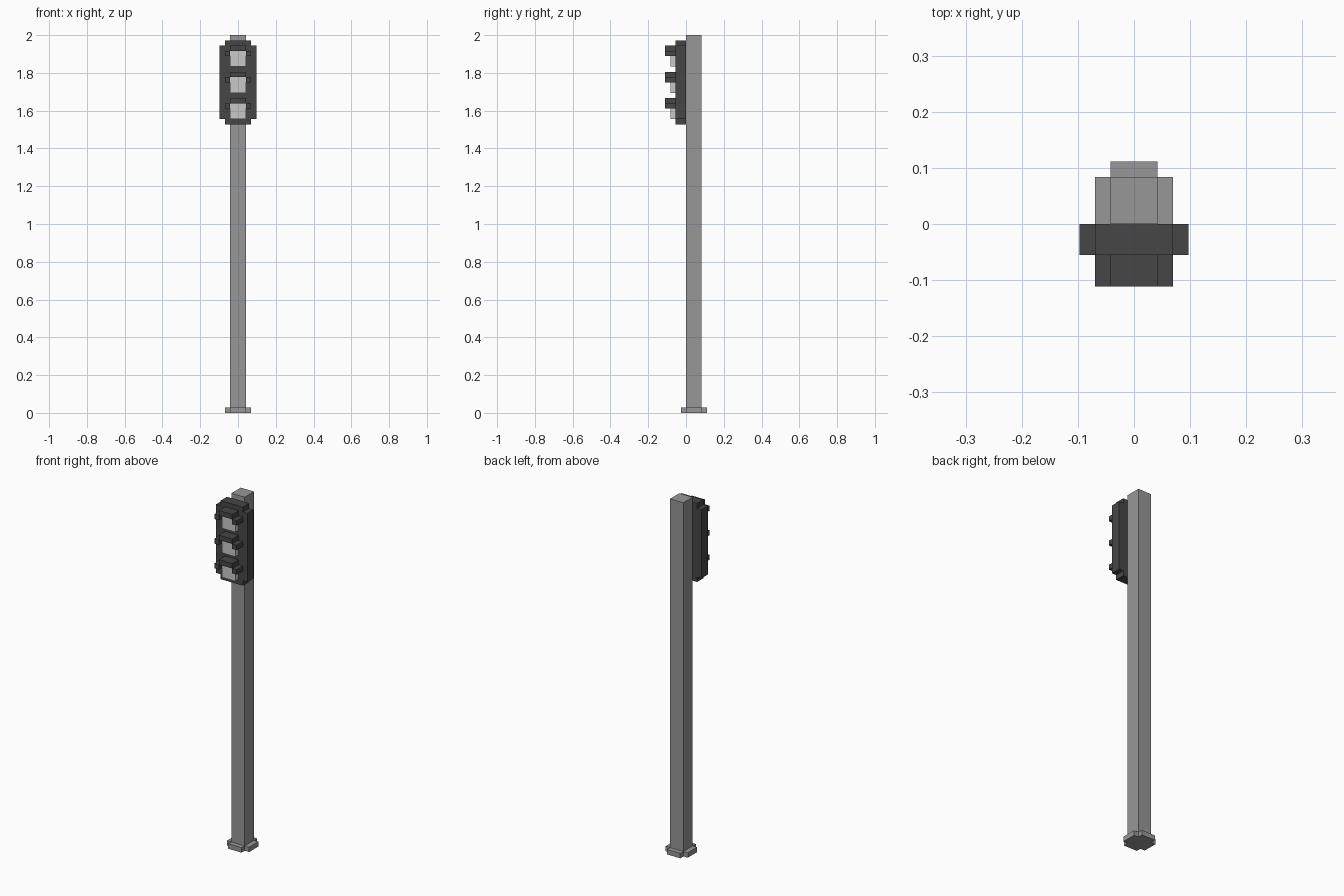
import bpy, bmesh
from mathutils import Vector

if "Cube" in bpy.data.objects:
    bpy.data.objects.remove(bpy.data.objects["Cube"])

U = 2 / 72  # the whole model sits on a grid of 72 steps in height


def material(name, value):
    m = bpy.data.materials.new(name)
    m.diffuse_color = (value, value, value, 1)
    m.use_nodes = True
    m.node_tree.nodes["Principled BSDF"].inputs["Base Color"].default_value = m.diffuse_color
    return m


POLE = material("pole_grey", 0.31)
DARK = material("housing_dark_grey", 0.062)
LAMP = material("lamp_light_grey", 0.58)


def extrude(name, outline, place, depth, mat):
    """Extrude a 2D outline (grid steps) along a depth vector."""
    bm = bmesh.new()
    face = bm.faces.new([bm.verts.new(Vector(place(a, b)) * U) for a, b in outline])
    new = bmesh.ops.extrude_face_region(bm, geom=[face])["geom"]
    verts = [g for g in new if isinstance(g, bmesh.types.BMVert)]
    bmesh.ops.translate(bm, verts=verts, vec=Vector(depth) * U)
    bmesh.ops.recalc_face_normals(bm, faces=bm.faces[:])
    mesh = bpy.data.meshes.new(name)
    bm.to_mesh(mesh)
    bm.free()
    mesh.materials.append(mat)
    ob = bpy.data.objects.new(name, mesh)
    bpy.context.collection.objects.link(ob)
    return ob


def rect(x, b0, b1):
    return [(-x, b0), (x, b0), (x, b1), (-x, b1)]


def notched(x, b0, b1):
    """Rectangle with a one-step square notch cut from every corner."""
    i = x - 1
    return [(-i, b0), (i, b0), (i, b0 + 1), (x, b0 + 1), (x, b1 - 1), (i, b1 - 1),
            (i, b1), (-i, b1), (-i, b1 - 1), (-x, b1 - 1), (-x, b0 + 1), (-i, b0 + 1)]


def flat(z):
    return lambda a, b: (a, b, z)


def upright(y):
    return lambda a, b: (a, y, b)


# Pole and its foot
extrude("base", notched(2.5, -1, 4), flat(0), (0, 0, 1), POLE)
extrude("pole", rect(1.5, 0, 3), flat(1), (0, 0, 71), POLE)

# Signal housing on the front of the pole
extrude("signal_housing", notched(3.5, 55, 71), upright(0), (0, -2, 0), DARK)

# Three lamps, each under a stepped visor
for label, top in (("top", 69), ("middle", 64), ("bottom", 59)):
    extrude(label + "_lamp", rect(1.5, top - 3, top), upright(-2), (0, -1, 0), LAMP)
    visor = [(-2.5, top - 1), (-1.5, top - 1), (-1.5, top), (1.5, top), (1.5, top - 1),
             (2.5, top - 1), (2.5, top), (1.5, top + 1), (-1.5, top + 1), (-2.5, top)]
    # square step at each shoulder: top plate plus two side cheeks
    extrude(label + "_visor_top", rect(1.5, top, top + 1), upright(-2), (0, -2, 0), DARK)
    for side, s in (("left", -1), ("right", 1)):
        cheek = [(s * 1.5, top - 1), (s * 2.5, top - 1), (s * 2.5, top), (s * 1.5, top)]
        extrude(f"{label}_visor_{side}", cheek, upright(-2), (0, -2, 0), DARK)
